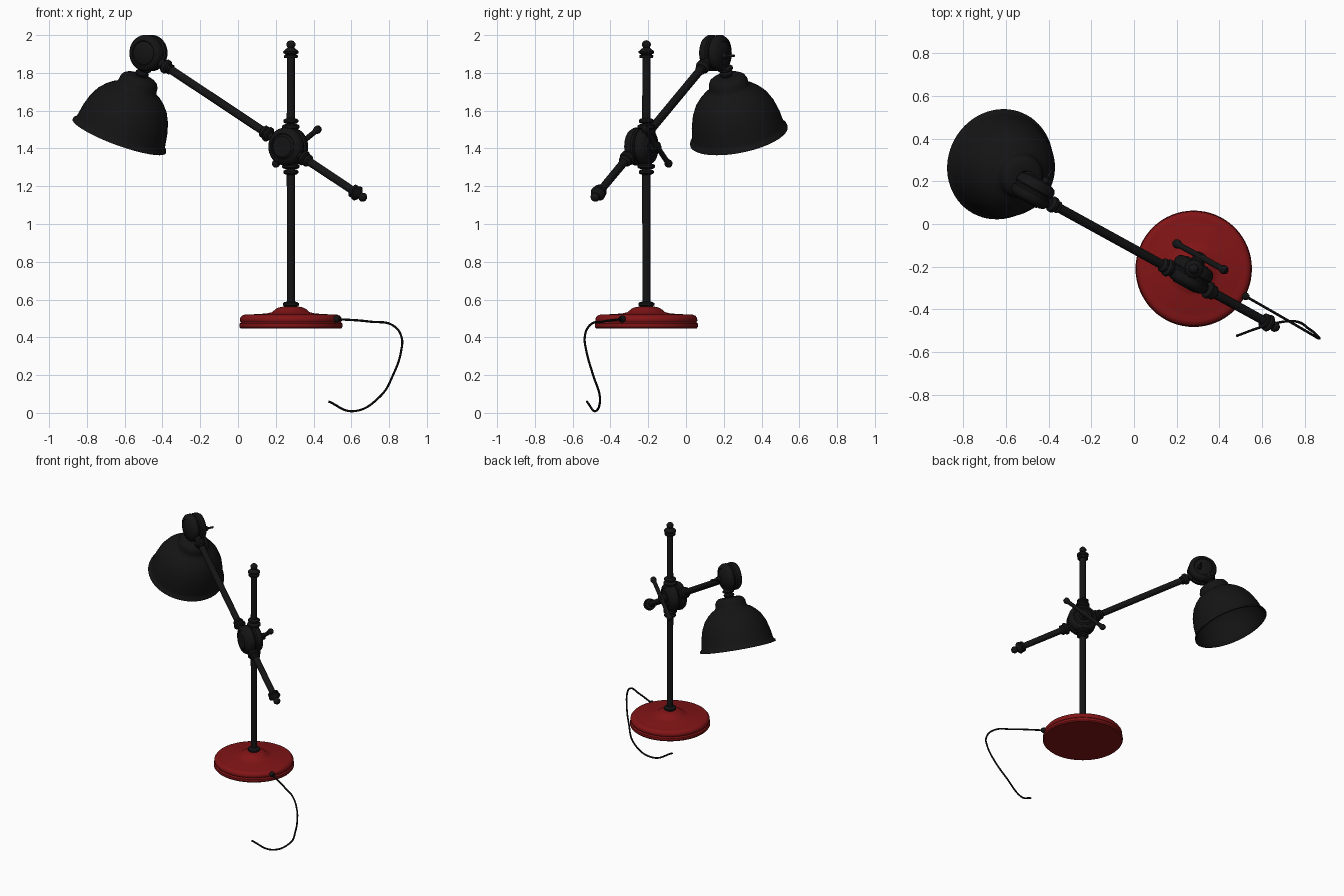
import bpy, bmesh, math
from mathutils import Vector

if "Cube" in bpy.data.objects:
    bpy.data.objects.remove(bpy.data.objects["Cube"])

def material(name, rgb):
    m = bpy.data.materials.new(name)
    m.diffuse_color = (*rgb, 1)
    m.use_nodes = True
    m.node_tree.nodes["Principled BSDF"].inputs["Base Color"].default_value = m.diffuse_color
    return m

BLACK = material("black_metal", (0.007, 0.007, 0.007))
RED = material("red_enamel", (0.22, 0.007, 0.008))

def lathe(name, profile, origin, axis, mat=BLACK, seg=48):
    """Spin (radius, distance) points around an axis."""
    rot = Vector(axis).normalized().to_track_quat('Z', 'Y')
    bm = bmesh.new()
    rings = []
    for r, t in profile:
        rings.append([bm.verts.new(Vector(origin) + rot @ Vector((
            r * math.cos(2 * math.pi * i / seg), r * math.sin(2 * math.pi * i / seg), t)))
            for i in range(seg)])
    for a, b in zip(rings, rings[1:]):
        for i in range(seg):
            j = (i + 1) % seg
            bm.faces.new((a[i], a[j], b[j], b[i]))
    bmesh.ops.remove_doubles(bm, verts=bm.verts, dist=1e-5)
    bmesh.ops.recalc_face_normals(bm, faces=bm.faces)
    me = bpy.data.meshes.new(name)
    bm.to_mesh(me)
    bm.free()
    ob = bpy.data.objects.new(name, me)
    bpy.context.collection.objects.link(ob)
    me.materials.append(mat)
    bpy.ops.object.select_all(action='DESELECT')
    ob.select_set(True)
    bpy.context.view_layer.objects.active = ob
    bpy.ops.object.shade_smooth_by_angle(angle=math.radians(40))
    return ob

def collar(s, r, core, h=0.011):
    """Rounded ring on a rod at distance s."""
    return [(core, s - h - 0.004), (r - 0.007, s - h), (r, s - h * 0.5),
            (r, s + h * 0.5), (r - 0.007, s + h), (core, s + h + 0.004)]

def finial(s):
    return [(0.021, s), (0.036, s + .002), (0.037, s + .014), (0.028, s + .02), (0.040, s + .026),
            (0.041, s + .036), (0.027, s + .048), (0.017, s + .056), (0.024, s + .067),
            (0.024, s + .078), (0.015, s + .09), (0, s + .095)]

def drum(r, h):
    """Two rounded halves with a groove between them."""
    half = [(r - .008, .004), (r, .012), (r, h * .55), (r - .01, h * .8),
            (r - .03, h * .92), (r - .034, h * .86), (r - .045, h), (0, h)]
    return [(x, -t) for x, t in reversed(half)] + half

# Main directions: u along the arm (level), n across the joints, d along the tilted arm
u = Vector((0.876, -0.482, 0))
n = Vector((0.482, 0.876, 0))
up = Vector((0, 0, 1))
d = Vector((1, -0.55, -0.664)).normalized()
POLE = Vector((0.28, -0.21, 0))

# Base
lathe("base", [(0, .447), (.266, .447), (.273, .455), (.273, .472), (.265, .48), (.27, .488),
               (.269, .502), (.26, .514), (.245, .52), (.225, .518), (.215, .521), (.13, .526),
               (.1, .533), (.08, .55), (.065, .558), (.045, .562), (0, .562)], POLE, up, RED, 64)

# Upright pole with collars and top finial
core = 0.026
pole = [(0, .555), (.04, .555)] + collar(.575, .042, .021)
for s, r in ((1.275, .04), (1.305, .046), (1.515, .046), (1.545, .04)):
    pole += collar(s, r, core if abs(s - 1.41) < .11 else .022)
lathe("pole", pole + finial(1.878), POLE, up, seg=32)

# Swinging arm, passing in front of the pole
arm_mid = Vector((0.254, -0.258, 1.412))
arm = [(0, -.92), (.022, -.92)] + collar(-.838, .038, .024, .016) + collar(-.808, .029, .022, .007)
for s, r in ((-.152, .034), (-.125, .041), (.125, .041), (.152, .034)):
    arm += collar(s, r, .022, .012)
lathe("arm", arm + finial(.465), arm_mid, d, seg=32)

# Clamp joint between pole and arm, with tightening handle
joint = Vector((0.266, -0.236, 1.41))
lathe("clamp_joint", drum(.1, .068), joint, n)
lathe("handle_hub", [(0, .05), (.034, .05), (.034, .075), (.024, .085), (.024, .105), (0, .11)],
      joint, n, seg=24)
bar = [(0, -.175), (.014, -.172), (.021, -.16), (.021, -.148), (.014, -.132), (.014, -.03), (.02, -.015)]
lathe("handle_bar", bar + [(r, -t) for r, t in reversed(bar)],
      joint + n * .094, u * .28 + up * .2, seg=20)

# Head joint with small locking pin
head = Vector((-0.474, 0.156, 1.905))
lathe("head_joint", drum(.096, .064), head, n)
lathe("locking_pin", [(0, .05), (.016, .05), (.016, .085), (.007, .09), (.007, .13), (0, .132)],
      head + u * .03 - up * .015, n, seg=16)

# Neck and shade, tilted outward
tip = Vector((-0.51, 0.215, 1.79))
a = -u * .385 - up * .923
lathe("neck", [(0, -.11), (.024, -.11)] + collar(-.035, .04, .024) + collar(-.008, .036, .026)
      + [(.03, .02), (0, .02)], tip, a, seg=32)
outer = [(.04, .008), (.075, .01), (.094, .022), (.104, .042), (.106, .066), (.112, .078), (.135, .09),
         (.165, .115), (.195, .15), (.22, .2), (.237, .26), (.246, .315), (.25, .333), (.261, .342),
         (.263, .352)]
inner = [(r - .006, t + .004) for r, t in reversed(outer[:-2])]
lathe("shade", [(0, .006)] + outer + [(.255, .354)] + inner + [(0, .014)], tip, a, seg=64)
lathe("bulb_socket", [(0, .01), (.032, .01), (.032, .085), (.026, .09), (0, .09)], tip, a, seg=24)

# Cord and its grommet on the base edge
lathe("cord_grommet", [(0, -.02), (.014, -.018), (.018, -.006), (.018, .008), (.01, .02), (0, .02)],
      (.52, -.337, .497), (.88, -.47, 0), seg=20)
path = [(.52, -.337, .497), (.70, -.44, .483), (.825, -.513, .46), (.866, -.536, .40), (.864, -.528, .33),
        (.825, -.495, .21), (.75, -.456, .085), (.61, -.48, .009), (.48, -.525, .06)]
cu = bpy.data.curves.new("cord", 'CURVE')
cu.dimensions = '3D'
cu.bevel_depth = 0.006
cu.bevel_resolution = 2
cu.use_fill_caps = True
sp = cu.splines.new('BEZIER')
sp.bezier_points.add(len(path) - 1)
for p, co in zip(sp.bezier_points, path):
    p.co = co
    p.handle_left_type = p.handle_right_type = 'AUTO'
cu.materials.append(BLACK)
cord = bpy.data.objects.new("cord", cu)
bpy.context.collection.objects.link(cord)
bpy.ops.object.select_all(action='DESELECT')
cord.select_set(True)
bpy.context.view_layer.objects.active = cord
bpy.ops.object.convert(target='MESH')
bpy.ops.object.shade_smooth_by_angle(angle=math.radians(40))
